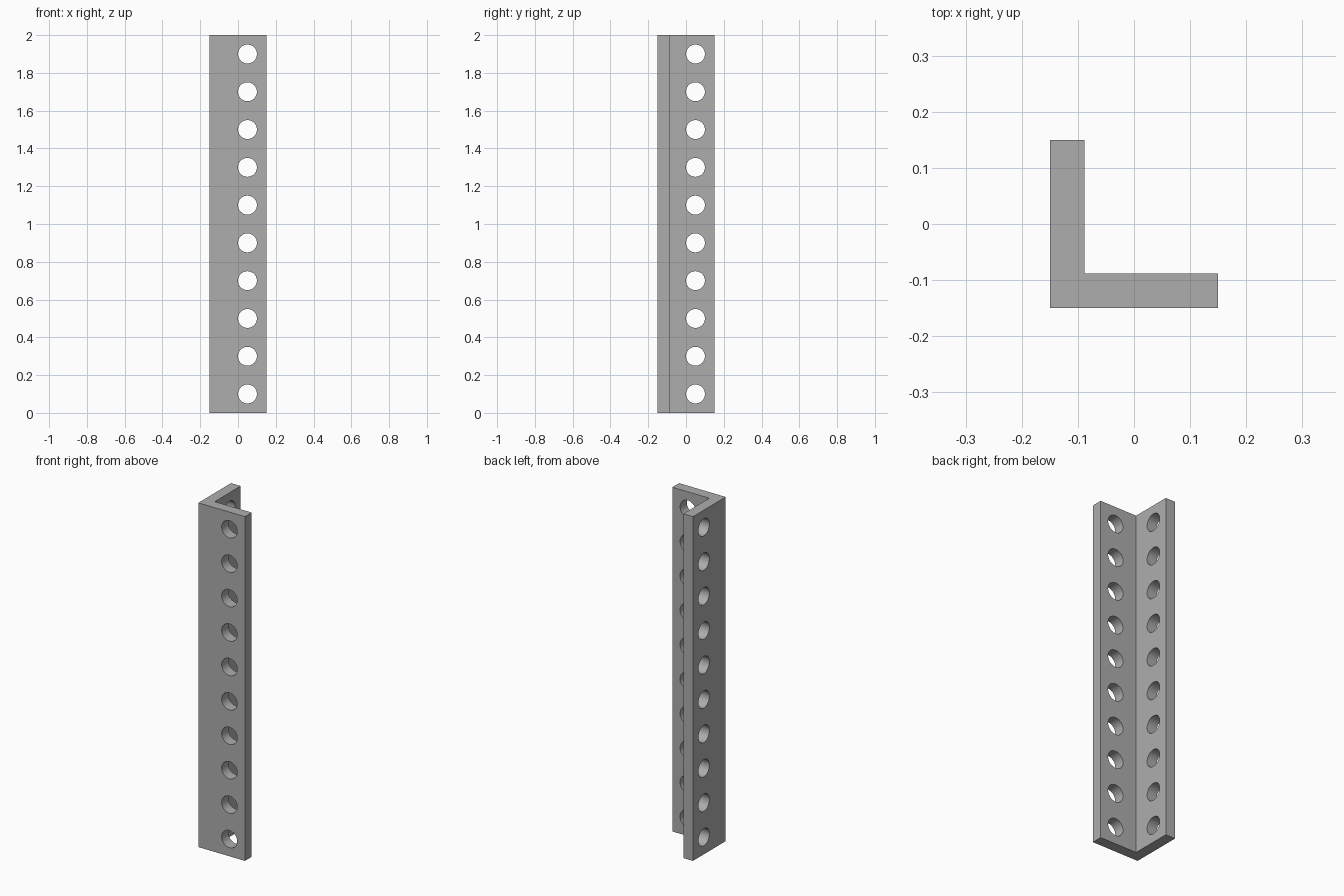
import bpy
import bmesh
import math
from mathutils import Matrix, Vector

HALF = 0.15        # half the width of each flange
WALL = 0.062       # flange thickness
HEIGHT = 2.0
HOLE_RADIUS = 0.05
HOLE_OFFSET = 0.05
PITCH = 0.2

cube = bpy.data.objects.get("Cube")
if cube:
    bpy.data.objects.remove(cube, do_unlink=True)


def make_object(name, bm):
    bmesh.ops.recalc_face_normals(bm, faces=bm.faces)
    mesh = bpy.data.meshes.new(name)
    bm.to_mesh(mesh)
    bm.free()
    obj = bpy.data.objects.new(name, mesh)
    bpy.context.collection.objects.link(obj)
    return obj


# Grey metal
steel = bpy.data.materials.new("grey steel")
steel.use_nodes = True
colour = (0.42, 0.42, 0.42, 1)
steel.diffuse_color = colour
steel.node_tree.nodes["Principled BSDF"].inputs["Base Color"].default_value = colour

# Angle bar: L profile extruded upward
inner = WALL - HALF
profile = [(-HALF, -HALF), (HALF, -HALF), (HALF, inner),
           (inner, inner), (inner, HALF), (-HALF, HALF)]
bm = bmesh.new()
base = bm.faces.new([bm.verts.new((x, y, 0)) for x, y in profile])
extruded = bmesh.ops.extrude_face_region(bm, geom=[base], use_keep_orig=True)
top = [v for v in extruded["geom"] if isinstance(v, bmesh.types.BMVert)]
bmesh.ops.translate(bm, verts=top, vec=(0, 0, HEIGHT))
bar = make_object("angle_bar", bm)
bar.data.materials.append(steel)

# Drill pins: one row through each flange
bm = bmesh.new()
middle = WALL / 2 - HALF
for i in range(10):
    z = PITCH * (i + 0.5)
    for place, axis in ((Vector((HOLE_OFFSET, middle, z)), "X"),
                        (Vector((middle, HOLE_OFFSET, z)), "Y")):
        bmesh.ops.create_cone(
            bm, cap_ends=True, segments=48, radius1=HOLE_RADIUS,
            radius2=HOLE_RADIUS, depth=WALL * 2,
            matrix=Matrix.Translation(place) @ Matrix.Rotation(math.pi / 2, 4, axis))
pins = make_object("hole_cutter", bm)
pins.data.materials.append(steel)
pins.hide_render = True

# Cut the holes, then smooth only their walls
cut = bar.modifiers.new("holes", "BOOLEAN")
cut.operation = "DIFFERENCE"
cut.solver = "EXACT"
cut.object = pins
bpy.ops.object.select_all(action="DESELECT")
bpy.context.view_layer.objects.active = bar
bar.select_set(True)
bpy.ops.object.modifier_apply(modifier=cut.name)
bpy.data.objects.remove(pins, do_unlink=True)
bpy.ops.object.shade_smooth_by_angle(angle=math.radians(30))
